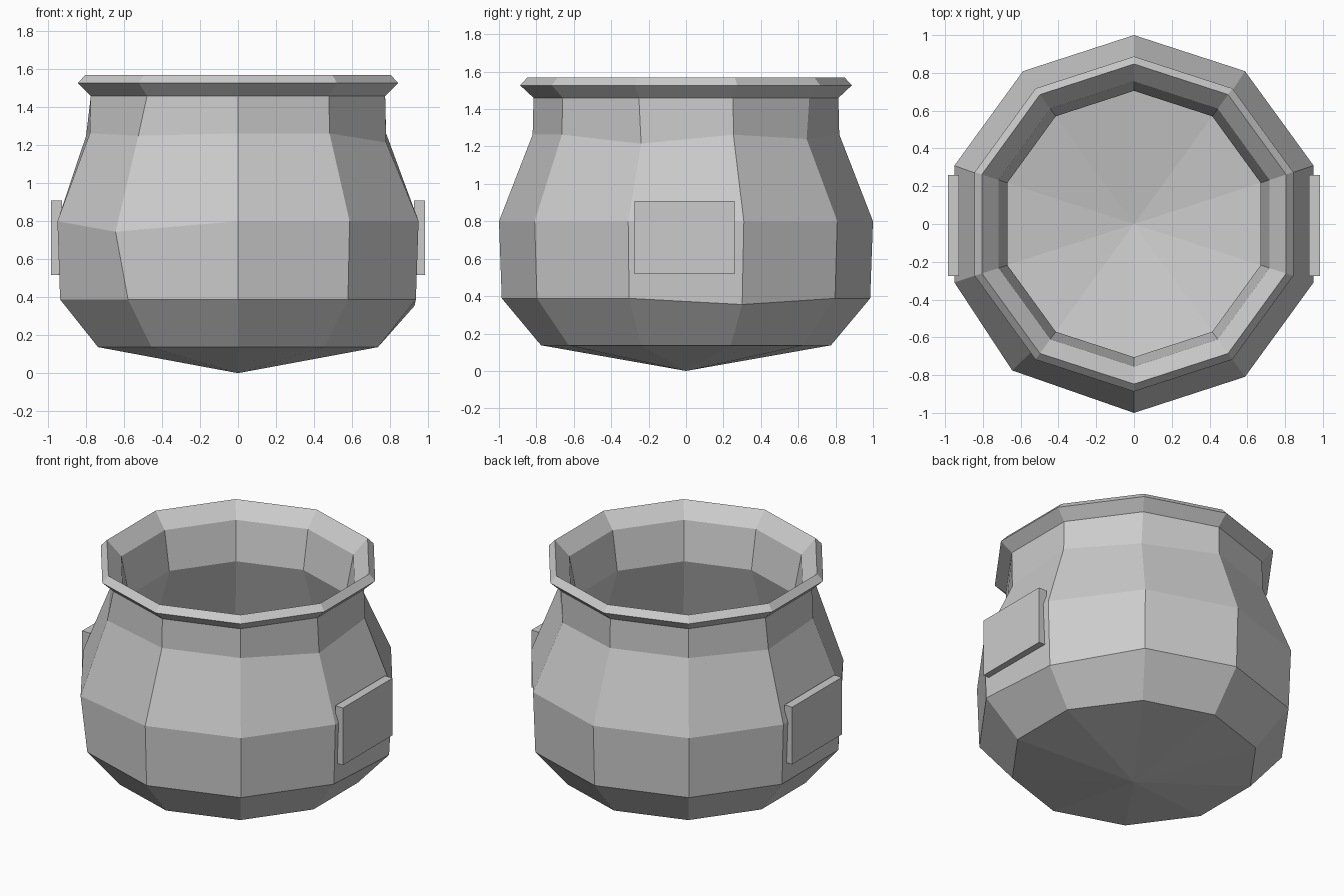
import bpy, bmesh
from math import cos, sin, radians
from mathutils import Vector

cube = bpy.data.objects.get("Cube")
if cube:
    bpy.data.objects.remove(cube, do_unlink=True)

SIDES = 10

clay = bpy.data.materials.new("plain_grey")
clay.use_nodes = True
colour = (0.6, 0.6, 0.6, 1)
clay.diffuse_color = colour
clay.node_tree.nodes["Principled BSDF"].inputs["Base Color"].default_value = colour


def finish(bm, name):
    bmesh.ops.recalc_face_normals(bm, faces=bm.faces)
    mesh = bpy.data.meshes.new(name)
    bm.to_mesh(mesh)
    bm.free()
    mesh.materials.append(clay)
    obj = bpy.data.objects.new(name, mesh)
    bpy.context.collection.objects.link(obj)
    return obj


# Pot wall: radius and height, outside going up, over the lip, then down inside
profile = [(0.775, 0.137), (0.985, 0.388), (1.0, 0.8), (0.82, 1.263),
           (0.815, 1.46), (0.887, 1.527), (0.847, 1.57), (0.754, 1.472),
           (0.705, 1.212), (0.86, 0.755), (0.85, 0.41), (0.72, 0.2)]

# Hand-made dents: (ring, corner) -> shifted position
dents = {(2, 9): (-0.645, -0.775, 0.745), (3, 9): (-0.525, -0.66, 1.25),
         (3, 2): (0.78, -0.24, 1.215), (3, 4): (0.48, 0.645, 1.24),
         (3, 7): (-0.8, 0.255, 1.25), (1, 3): (0.93, 0.30, 0.355)}

bm = bmesh.new()
rings = []
for i, (r, z) in enumerate(profile):
    ring = []
    for k in range(SIDES):
        a = radians(-90 + 360 / SIDES * k)
        ring.append(bm.verts.new(dents.get((i, k), (r * cos(a), r * sin(a), z))))
    rings.append(ring)
for low, high in zip(rings, rings[1:]):
    for k in range(SIDES):
        n = (k + 1) % SIDES
        bm.faces.new((low[k], low[n], high[n], high[k]))

# Pointed base, outside and inside
for ring, z in ((rings[0], 0), (rings[-1], 0.07)):
    tip = bm.verts.new((0, 0, z))
    for k in range(SIDES):
        bm.faces.new((ring[k], ring[(k + 1) % SIDES], tip))
finish(bm, "pot")

# Side plates
for name, side in (("left_plate", 1), ("right_plate", -1)):
    bm = bmesh.new()
    bmesh.ops.create_cube(bm, size=1)
    bmesh.ops.scale(bm, vec=Vector((0.058, 0.535, 0.39)), verts=bm.verts)
    bmesh.ops.translate(bm, vec=Vector((side * 0.955, -0.007, 0.713)), verts=bm.verts)
    finish(bm, name)
